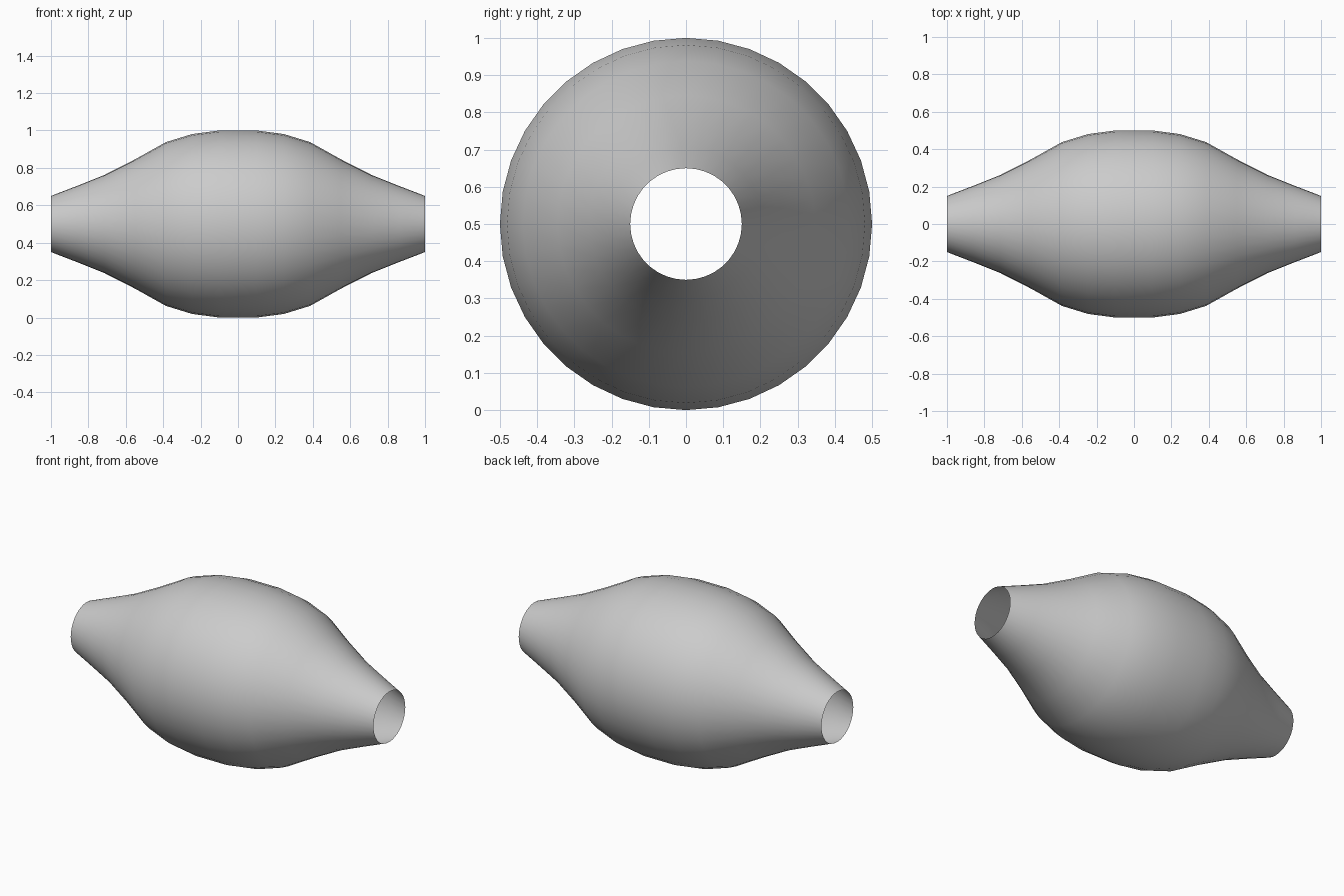
import bpy, bmesh, math

if "Cube" in bpy.data.objects:
    bpy.data.objects.remove(bpy.data.objects["Cube"])

SIDES = 36
CENTRE_Z = 0.5

# half profile of the bulging tube: (distance from middle along x, radius)
half = [(0.10, 0.50), (0.245, 0.481), (0.385, 0.438), (0.55, 0.346),
        (0.715, 0.262), (0.86, 0.204), (1.0, 0.15)]
profile = [(-x, r) for x, r in reversed(half)] + half

# rings swept around the x axis, both ends left open
bm = bmesh.new()
rings = []
for x, r in profile:
    angles = [2 * math.pi * i / SIDES for i in range(SIDES)]
    rings.append([bm.verts.new((x, r * math.cos(a), CENTRE_Z + r * math.sin(a)))
                  for a in angles])
for a, b in zip(rings, rings[1:]):
    for i in range(SIDES):
        j = (i + 1) % SIDES
        bm.faces.new((a[i], a[j], b[j], b[i])).smooth = True
bmesh.ops.recalc_face_normals(bm, faces=bm.faces)
# make sure the wall faces outward
f = max(bm.faces, key=lambda f: f.calc_center_median().z)
if f.normal.z < 0:
    bmesh.ops.reverse_faces(bm, faces=bm.faces)

mesh = bpy.data.meshes.new("bulging_tube")
bm.to_mesh(mesh)
bm.free()
bpy.context.collection.objects.link(bpy.data.objects.new("bulging_tube", mesh))
